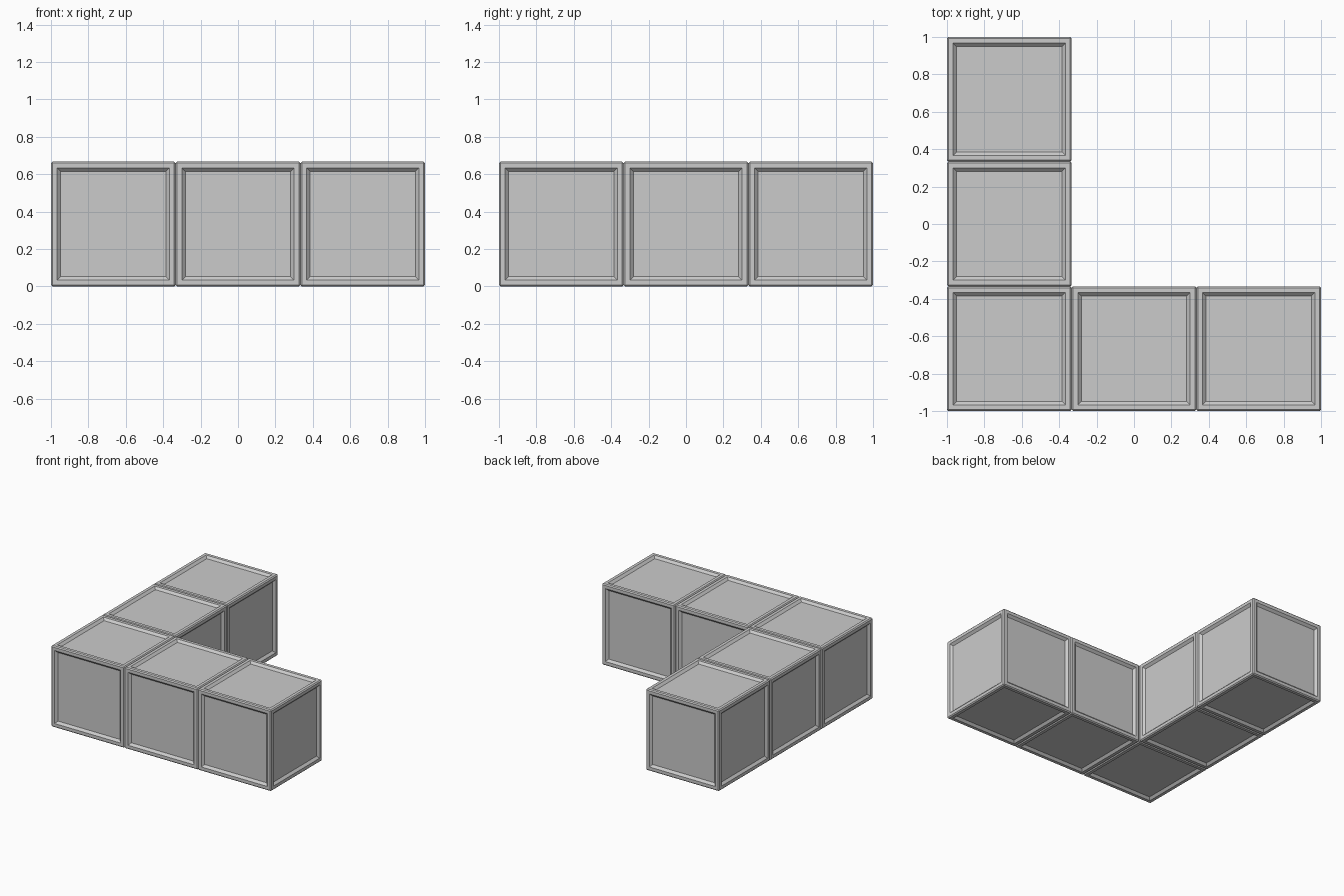
import bpy, bmesh
from mathutils import Matrix

if "Cube" in bpy.data.objects:
    bpy.data.objects.remove(bpy.data.objects["Cube"])

S = 2 / 3        # cube size and pitch
BEVEL = 0.008    # softened outer edges
DEPTH = 0.018    # panel recess


def big_faces(bm):
    return [f for f in bm.faces if f.calc_area() > 0.2]


# Shared block mesh: bevelled cube with a sloped recessed panel on each face
bm = bmesh.new()
bmesh.ops.create_cube(bm, size=S)
bmesh.ops.bevel(bm, geom=bm.edges[:], offset=BEVEL, segments=1,
                profile=0.5, affect='EDGES')
bmesh.ops.inset_individual(bm, faces=big_faces(bm), thickness=0.044 - BEVEL)
bmesh.ops.inset_individual(bm, faces=big_faces(bm), thickness=0.026, depth=-DEPTH)
bmesh.ops.recalc_face_normals(bm, faces=bm.faces[:])
mesh = bpy.data.meshes.new("panelled_block")
bm.to_mesh(mesh)
bm.free()

# L-shaped layout: corner, front arm, side arm
layout = {
    "corner_block": (-1, -1),
    "front_arm_middle": (0, -1),
    "front_arm_end": (1, -1),
    "side_arm_middle": (-1, 0),
    "side_arm_end": (-1, 1),
}
for name, (i, j) in layout.items():
    ob = bpy.data.objects.new(name, mesh)
    ob.matrix_world = Matrix.Translation((i * S, j * S, S / 2))
    bpy.context.collection.objects.link(ob)
